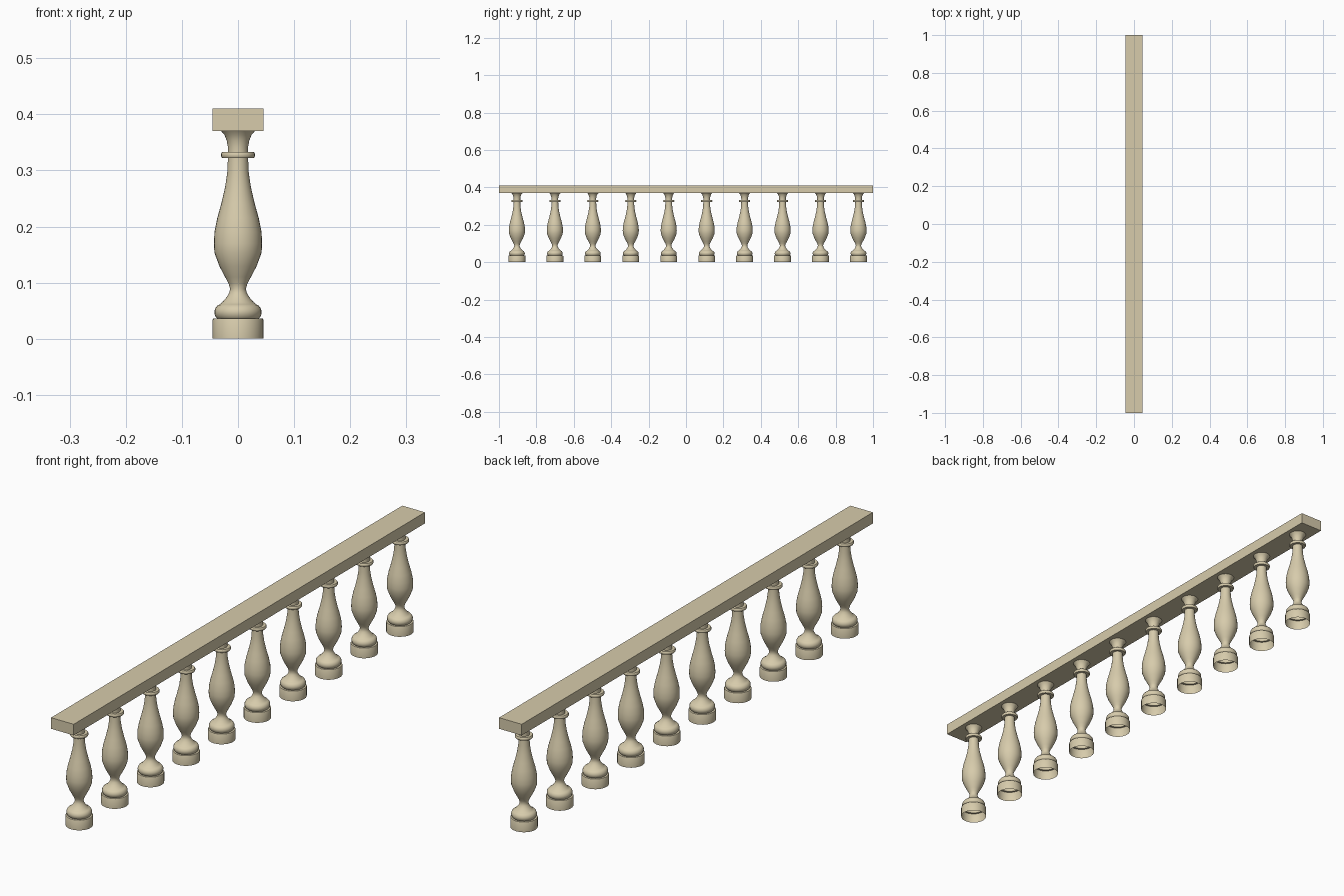
import bpy, bmesh, math

if "Cube" in bpy.data.objects:
    bpy.data.objects.remove(bpy.data.objects["Cube"])

stone = bpy.data.materials.new("warm_stone")
stone.diffuse_color = (0.68, 0.60, 0.41, 1)
stone.use_nodes = True
stone.node_tree.nodes["Principled BSDF"].inputs["Base Color"].default_value = stone.diffuse_color

# Turned baluster profile: (radius, height)
PROFILE = [
    (0.045, 0.0), (0.045, 0.034), (0.044, 0.036), (0.037, 0.036),      # plinth
    (0.040, 0.039), (0.042, 0.045), (0.042, 0.050), (0.040, 0.055),
    (0.036, 0.060), (0.033, 0.061),                                   # torus
    (0.028, 0.065), (0.021, 0.073), (0.016, 0.081), (0.014, 0.089),    # cove
    (0.017, 0.099), (0.023, 0.110), (0.033, 0.129), (0.042, 0.153),
    (0.043, 0.170), (0.042, 0.190), (0.037, 0.215), (0.030, 0.240),
    (0.023, 0.270), (0.019, 0.297), (0.018, 0.322),                   # vase body
    (0.028, 0.322), (0.030, 0.325), (0.030, 0.330), (0.028, 0.333),    # ring
    (0.018, 0.333), (0.018, 0.342), (0.020, 0.353), (0.024, 0.363),
    (0.030, 0.370),                                                   # flared neck
]
SIDES = 28


def lathe(name, profile):
    bm = bmesh.new()
    rings = [[bm.verts.new((r * math.cos(2 * math.pi * i / SIDES),
                            r * math.sin(2 * math.pi * i / SIDES), z))
              for i in range(SIDES)] for r, z in profile]
    for low, high in zip(rings, rings[1:]):
        for i in range(SIDES):
            j = (i + 1) % SIDES
            bm.faces.new((low[i], low[j], high[j], high[i]))
    mesh = bpy.data.meshes.new(name)
    bm.to_mesh(mesh)
    bm.free()
    mesh.materials.append(stone)
    return mesh


# Row of ten balusters sharing one mesh, open underneath
mesh = lathe("baluster", PROFILE)
for n in range(10):
    ob = bpy.data.objects.new(f"baluster_{n + 1}", mesh)
    ob.location.y = -0.904 + n * 0.2029
    bpy.context.collection.objects.link(ob)
bpy.context.view_layer.objects.active = ob
ob.select_set(True)
bpy.ops.object.shade_smooth_by_angle(angle=math.radians(40))
ob.select_set(False)

# Handrail
bpy.ops.mesh.primitive_cube_add(size=1, location=(0, 0, 0.39))
rail = bpy.context.object
rail.name = "handrail"
rail.scale = (0.09, 2.0, 0.04)
bpy.ops.object.transform_apply(location=False, rotation=False, scale=True)
rail.data.materials.append(stone)
